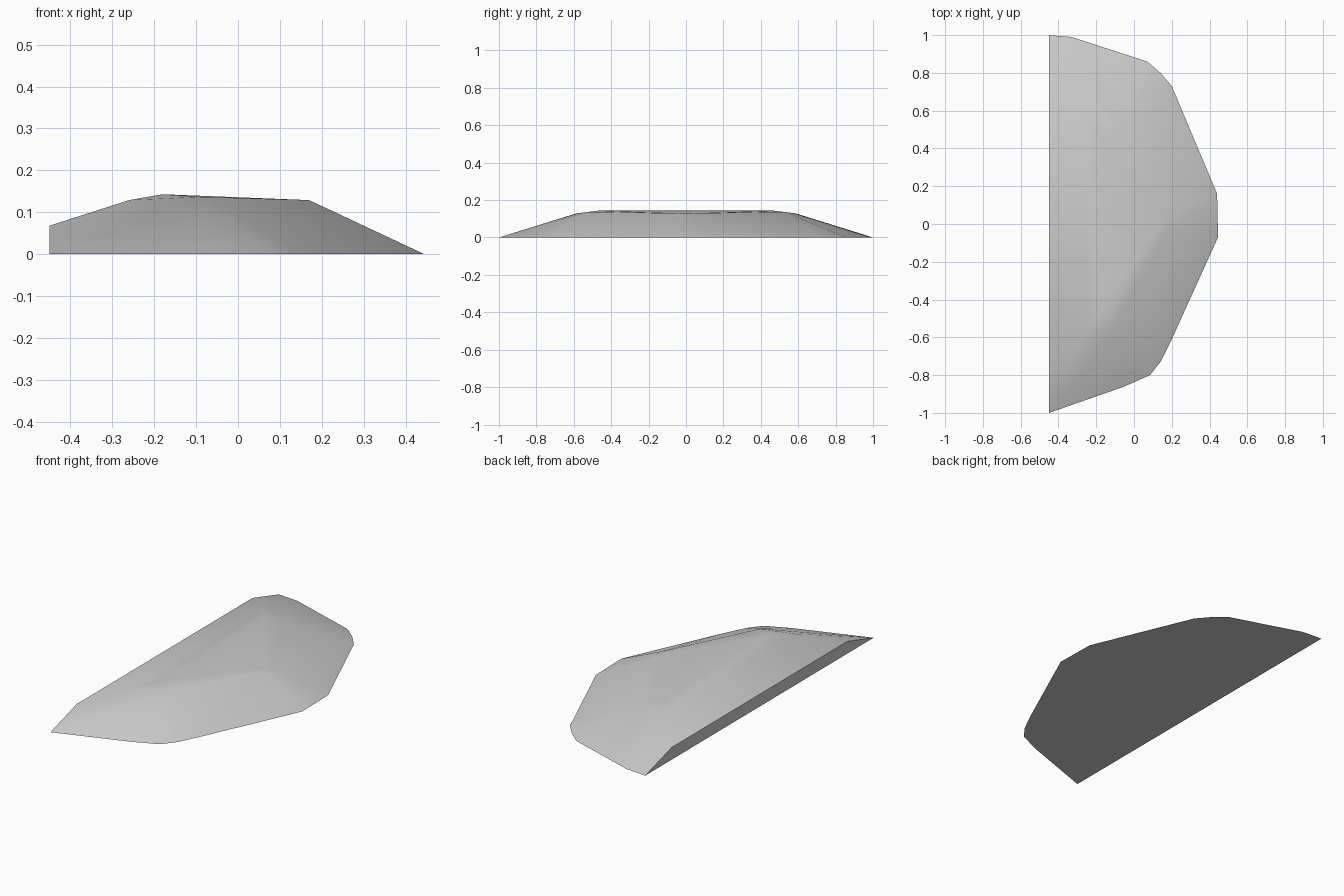
import bpy
import bmesh

cube = bpy.data.objects.get("Cube")
if cube:
    bpy.data.objects.remove(cube, do_unlink=True)

# Plain stone colour
stone = bpy.data.materials.new("stone grey")
stone.use_nodes = True
colour = (0.6, 0.6, 0.6, 1)
stone.diffuse_color = colour
stone.node_tree.nodes["Principled BSDF"].inputs["Base Color"].default_value = colour

# Ground outline, running from the back corner round to the front corner
outline = [(-0.45, 1), (-0.33, 0.99), (0.07, 0.86), (0.14, 0.8), (0.2, 0.73),
           (0.44, 0.16), (0.445, -0.07), (0.2, -0.61), (0.14, -0.73),
           (0.085, -0.8), (-0.05, -0.86), (-0.45, -1)]

# Crown corners of one half: wall top, two shoulders, ridge end, nose
crown = [(-0.45, 0.77, 0.068), (-0.26, 0.585, 0.129), (-0.18, 0.47, 0.143),
         (-0.09, 0.52, 0.137), (0.17, 0.03, 0.129)]

# Faceted slab wrapped around the outline and the mirrored crown
bm = bmesh.new()
for x, y in outline:
    bm.verts.new((x, y, 0))
for x, y, z in crown:
    for side in (-1, 1):
        bm.verts.new((x, side * y, z))
hull = bmesh.ops.convex_hull(bm, input=bm.verts[:])
loose = [v for v in bm.verts if not v.link_faces]
bmesh.ops.delete(bm, geom=loose, context='VERTS')
bmesh.ops.dissolve_limit(bm, angle_limit=0.01, verts=bm.verts[:], edges=bm.edges[:])
bmesh.ops.recalc_face_normals(bm, faces=bm.faces[:])

# Soft crown, with hard edges round the base and the cut wall
for face in bm.faces:
    face.smooth = True
for edge in bm.edges:
    flat = [f for f in edge.link_faces if f.normal.z < -0.9 or f.normal.x < -0.9]
    edge.smooth = not flat

mesh = bpy.data.meshes.new("rock_slab")
bm.to_mesh(mesh)
bm.free()
mesh.materials.append(stone)
rock = bpy.data.objects.new("rock_slab", mesh)
bpy.context.collection.objects.link(rock)
